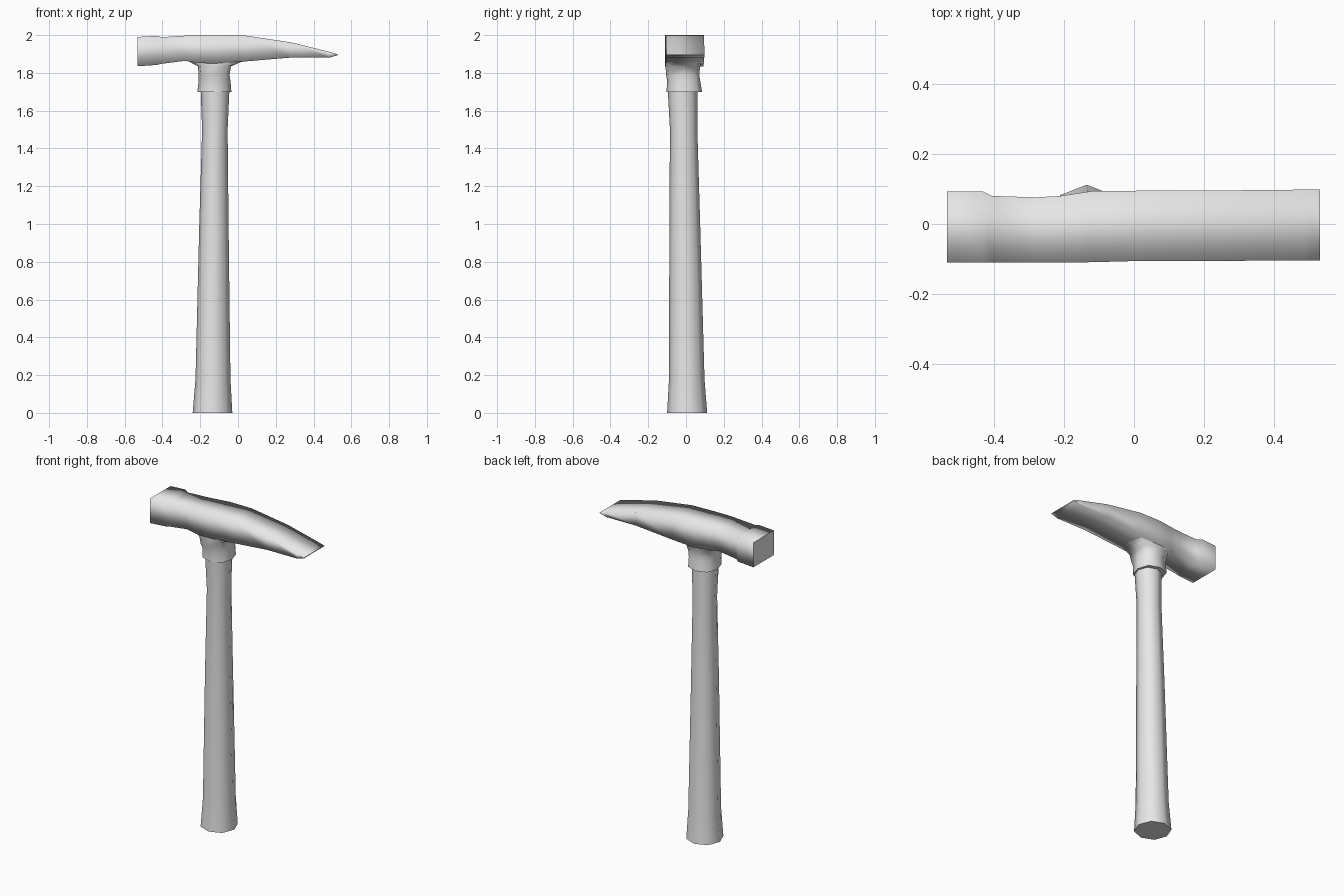
import bpy
import bmesh
import math

cube = bpy.data.objects.get("Cube")
if cube:
    bpy.data.objects.remove(cube, do_unlink=True)

GREY = (0.8, 0.8, 0.8, 1.0)
metal = bpy.data.materials.new("plain_grey")
metal.use_nodes = True
metal.diffuse_color = GREY
metal.node_tree.nodes["Principled BSDF"].inputs["Base Color"].default_value = GREY


def loft(name, rings):
    """Skin a list of closed rings with smooth sides and flat end caps."""
    bm = bmesh.new()
    loops = [[bm.verts.new(p) for p in ring] for ring in rings]
    n = len(loops[0])
    for a, b in zip(loops, loops[1:]):
        for i in range(n):
            j = (i + 1) % n
            bm.faces.new((a[i], a[j], b[j], b[i])).smooth = True
    bm.faces.new(loops[0][::-1])
    bm.faces.new(loops[-1])
    bmesh.ops.recalc_face_normals(bm, faces=bm.faces[:])
    mesh = bpy.data.meshes.new(name)
    bm.to_mesh(mesh)
    bm.free()
    mesh.materials.append(metal)
    obj = bpy.data.objects.new(name, mesh)
    bpy.context.collection.objects.link(obj)
    return obj


def octagon(z, x0, x1, y0, y1, corner=0.72):
    """Eight-sided horizontal ring; a larger corner value makes it squarer."""
    cx, cy, rx, ry = (x0 + x1) / 2, (y0 + y1) / 2, (x1 - x0) / 2, (y1 - y0) / 2
    ring = []
    for i in range(8):
        angle = i * math.pi / 4
        k = corner * math.sqrt(2) if i % 2 else 1
        ring.append((cx + rx * k * math.cos(angle), cy + ry * k * math.sin(angle), z))
    return ring


def rectangle(x, y0, y1, z0, z1):
    return [(x, y0, z0), (x, y1, z0), (x, y1, z1), (x, y0, z1)]


# Tapered handle with a flared foot
loft("handle", [octagon(*s) for s in (
    (0.00, -0.24, -0.03, -0.10, 0.112),
    (0.18, -0.225, -0.04, -0.09, 0.098),
    (1.00, -0.205, -0.05, -0.088, 0.075),
    (1.50, -0.19, -0.055, -0.085, 0.06),
    (1.72, -0.198, -0.045, -0.097, 0.06),
)])

# Socket that flares up into the head
loft("socket", [octagon(*s) for s in (
    (1.70, -0.215, -0.035, -0.103, 0.085, 0.75),
    (1.76, -0.208, -0.04, -0.10, 0.075, 0.78),
    (1.79, -0.208, -0.045, -0.105, 0.07, 0.85),
    (1.835, -0.212, -0.037, -0.109, 0.075, 0.87),
    (1.855, -0.25, 0.01, -0.107, 0.082, 0.87),
    (1.88, -0.29, 0.09, -0.10, 0.072, 0.85),
)])

# Head from the square striking face to the chisel tip
loft("head", [rectangle(*s) for s in (
    (-0.533, -0.11, 0.092, 1.835, 1.990),
    (-0.43, -0.11, 0.092, 1.842, 1.996),
    (-0.405, -0.11, 0.08, 1.848, 1.989),
    (-0.28, -0.11, 0.076, 1.864, 1.997),
    (-0.21, -0.11, 0.08, 1.852, 2.0),
    (-0.12, -0.109, 0.094, 1.85, 2.0),
    (0.03, -0.105, 0.095, 1.86, 1.999),
    (0.28, -0.105, 0.096, 1.881, 1.962),
    (0.485, -0.104, 0.098, 1.881, 1.911),
    (0.53, -0.104, 0.099, 1.894, 1.898),
)])
